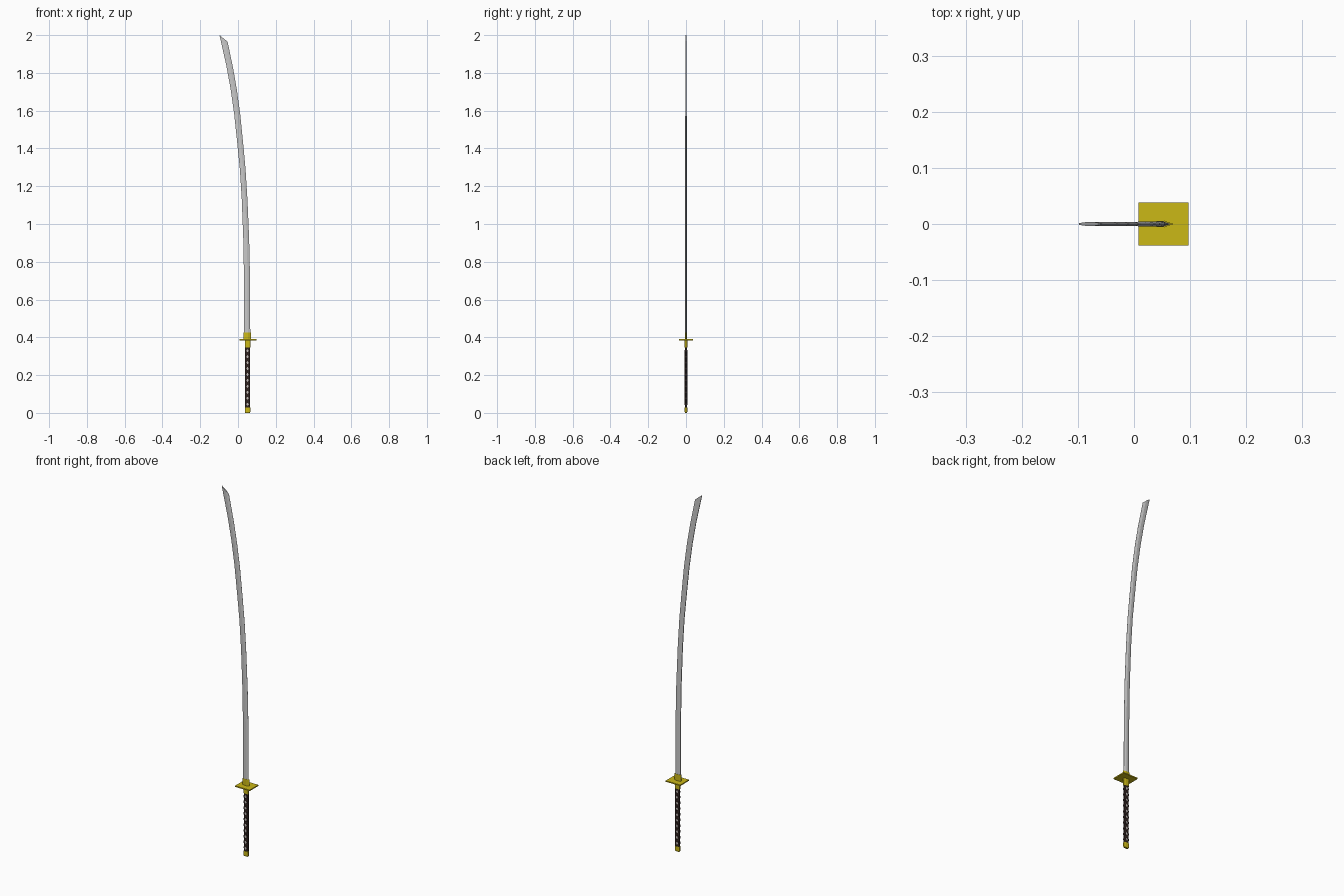
import bpy, bmesh, math

if "Cube" in bpy.data.objects:
    bpy.data.objects.remove(bpy.data.objects["Cube"])


def material(name, rgb):
    m = bpy.data.materials.new(name)
    m.diffuse_color = (*rgb, 1)
    m.use_nodes = True
    m.node_tree.nodes["Principled BSDF"].inputs["Base Color"].default_value = m.diffuse_color
    return m


STEEL = material("steel grey", (0.58, 0.58, 0.58))
GOLD = material("gold", (0.60, 0.48, 0.008))
DARK = material("dark brown wrap", (0.028, 0.016, 0.014))
PALE = material("pale grey inlay", (0.55, 0.52, 0.50))


def finish(bm, name, mat):
    bmesh.ops.recalc_face_normals(bm, faces=bm.faces)
    me = bpy.data.meshes.new(name)
    bm.to_mesh(me)
    bm.free()
    me.materials.append(mat)
    ob = bpy.data.objects.new(name, me)
    bpy.context.collection.objects.link(ob)
    return ob


def loft(name, rings, mat):
    """Skin a list of equal-length point rings and cap both ends."""
    bm = bmesh.new()
    vs = [[bm.verts.new(p) for p in r] for r in rings]
    n = len(vs[0])
    for a, b in zip(vs, vs[1:]):
        for i in range(n):
            j = (i + 1) % n
            bm.faces.new((a[i], a[j], b[j], b[i]))
    bm.faces.new(vs[0])
    bm.faces.new(vs[-1])
    return finish(bm, name, mat)


def blade_ring(left, right, t):
    """Section with a narrow spine at left and a sharp edge at right."""
    prof = [(0, 0.45), (0.25, 0.85), (0.6, 1.0), (1, 0.06)]
    pts = [(u, -k * t) for u, k in prof] + [(u, k * t) for u, k in reversed(prof)]
    return [(left[0] + u * (right[0] - left[0]), y,
             left[1] + u * (right[1] - left[1])) for u, y in pts]


def oval_ring(x0, x1, t, z):
    """Eight-sided grip section."""
    c, w, k = (x0 + x1) / 2, (x1 - x0) / 2, 0.6
    pts = [(-w, -k * t), (-k * w, -t), (k * w, -t), (w, -k * t),
           (w, k * t), (k * w, t), (-k * w, t), (-w, k * t)]
    return [(c + x, y, z) for x, y in pts]


# Curved blade: spine points and edge points, tip cut at a slant
spine = [(0.032, 0.40), (0.032, 0.70), (0.028, 0.92), (0.020, 1.13), (0.010, 1.29),
         (-0.003, 1.42), (-0.020, 1.58), (-0.040, 1.72), (-0.062, 1.84), (-0.098, 2.0)]
edge = [(0.065, 0.40), (0.064, 0.70), (0.059, 0.92), (0.050, 1.13), (0.040, 1.29),
        (0.028, 1.42), (0.012, 1.58), (-0.006, 1.71), (-0.025, 1.82), (-0.055, 1.965)]
n = len(spine) - 1
loft("blade", [blade_ring(s, e, 0.0045 - 0.0008 * i / n)
               for i, (s, e) in enumerate(zip(spine, edge))], STEEL)

# Gold collar above the guard
loft("blade_collar", [blade_ring((0.030, z), (0.070, z), 0.0058) for z in (0.385, 0.425)], GOLD)

# Square guard plate
bm = bmesh.new()
bmesh.ops.create_cube(bm, size=1)
for v in bm.verts:
    v.co = (0.0528 + v.co.x * 0.089, v.co.y * 0.076, 0.387 + v.co.z * 0.006)
finish(bm, "guard", GOLD)

# Grip with gold fittings
T = 0.0062
loft("grip_collar", [oval_ring(0.036, 0.065, T + 0.0006, z) for z in (0.345, 0.385)], GOLD)
loft("grip", [oval_ring(0.038, 0.063, T, z) for z in (0.02, 0.35)], DARK)
loft("pommel_cap", [oval_ring(0.038, 0.063, T - 0.001, 0.0),
                    oval_ring(0.036, 0.065, T + 0.0006, 0.006),
                    oval_ring(0.036, 0.065, T + 0.0006, 0.028)], GOLD)

# Pale diamonds and crossed wrap strips on both sides of the grip
COUNT, Z0, Z1, CX = 10, 0.03, 0.345, 0.0505
step = (Z1 - Z0) / COUNT


def plates(name, shapes, y0, y1, mat):
    bm = bmesh.new()
    for side in (-1, 1):
        for shape in shapes:
            a = [bm.verts.new((x, side * y0, z)) for x, z in shape]
            b = [bm.verts.new((x, side * y1, z)) for x, z in shape]
            bm.faces.new(a)
            bm.faces.new(b)
            for i in range(len(a)):
                j = (i + 1) % len(a)
                bm.faces.new((a[i], a[j], b[j], b[i]))
    finish(bm, name, mat)


diamonds, strips = [], []
h = 0.004
for i in range(COUNT):
    lo, mid, hi = Z0 + i * step, Z0 + (i + 0.5) * step, Z0 + (i + 1) * step
    diamonds.append([(CX - 0.0065, mid), (CX, mid - 0.009), (CX + 0.0065, mid), (CX, mid + 0.009)])
    for s in (-1, 1):
        xa, xb = CX - s * 0.0125, CX + s * 0.0125
        # each strip runs from the middle of one diamond to the middle of the next
        if i < COUNT - 1:
            strips.append([(xa, mid - h), (xb, mid + step - h), (xb, mid + step + h), (xa, mid + h)])
plates("grip_diamonds", diamonds, T - 0.001, T + 0.0004, PALE)
plates("grip_wrap", strips, T - 0.003, T + 0.0009, DARK)
